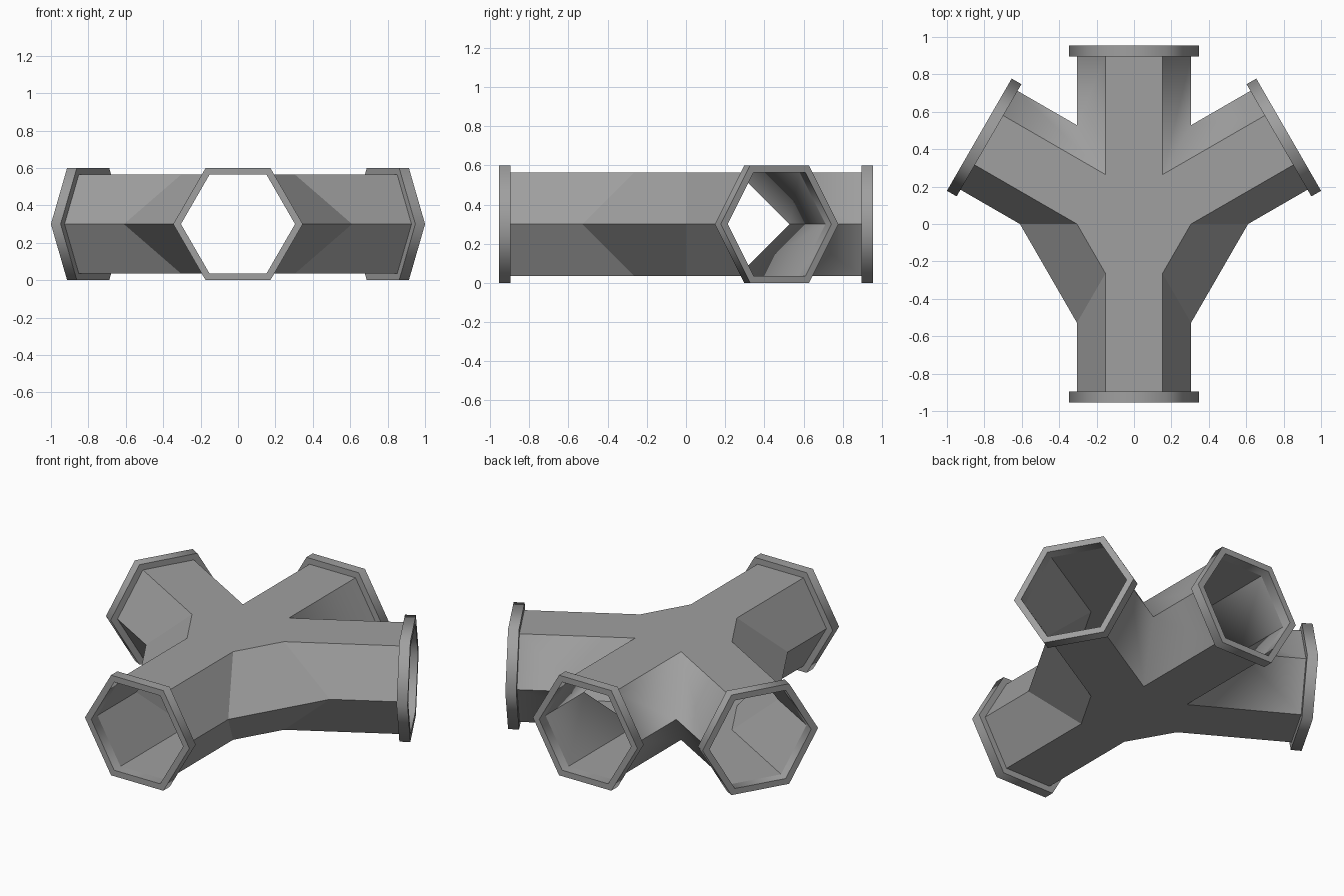
import bpy, bmesh
from math import sin, cos, radians
from mathutils import Vector

cube = bpy.data.objects.get("Cube")
if cube:
    bpy.data.objects.remove(cube, do_unlink=True)

R, RIM = 0.305, 0.3464           # tube and flange corner radius
REACH, THICK, MID = 0.955, 0.06, 0.3
ARMS = {0: "left", 1: "back", 2: "right", 4: "front"}   # side number: arm

grey = bpy.data.materials.new("pipe_grey")
grey.use_nodes = True
colour = (0.35, 0.35, 0.35, 1)
grey.diffuse_color = colour
grey.node_tree.nodes["Principled BSDF"].inputs["Base Color"].default_value = colour


def finish(bm, name):
    mesh = bpy.data.meshes.new(name)
    bm.to_mesh(mesh)
    bm.free()
    mesh.materials.append(grey)
    bpy.context.collection.objects.link(bpy.data.objects.new(name, mesh))


def bridge(bm, a, b):
    for i in range(6):
        j = (i + 1) % 6
        bm.faces.new((a[i], a[j], b[j], b[i]))


def direction(side):
    a = radians(60 * side + 30)
    return Vector((cos(a), sin(a), 0))


def hex_loop(bm, side, radius, distance):
    d = direction(side)
    across = Vector((-d.y, d.x, 0))
    centre = d * distance + Vector((0, 0, MID))
    return [bm.verts.new(centre + radius * (across * cos(radians(60 * i))
            + Vector((0, 0, sin(radians(60 * i)))))) for i in range(6)]


# Hollow hub with four arms and two sloped closed sides
bm = bmesh.new()


def hub_ring(radius, z):
    return [bm.verts.new((radius * cos(radians(60 * k)), radius * sin(radians(60 * k)), z))
            for k in range(6)]


rise = R * sin(radians(60))
top, mid, low = hub_ring(R, MID + rise), hub_ring(2 * R, MID), hub_ring(R, MID - rise)
bm.faces.new(top)
bm.faces.new(low[::-1])
for k in range(6):
    n = (k + 1) % 6
    if k in ARMS:
        start = [mid[n], top[n], top[k], mid[k], low[k], low[n]]
        bridge(bm, start, hex_loop(bm, k, R, REACH - THICK))
    else:
        bm.faces.new((top[k], mid[k], mid[n], top[n]))
        bm.faces.new((mid[k], low[k], low[n], mid[n]))
bmesh.ops.recalc_face_normals(bm, faces=bm.faces)
bm.normal_update()
if max(bm.faces, key=lambda f: f.calc_center_median().z).normal.z < 0:
    bmesh.ops.reverse_faces(bm, faces=bm.faces)

# Crisp edges, except the soft valleys between neighbouring arms
for f in bm.faces:
    f.smooth = True
for e in bm.edges:
    e.smooth = False
for k in (1, 2):
    for ring in (top, low):
        bm.edges.get((ring[k], mid[k])).smooth = True
finish(bm, "junction_tube")

# Flange ring at each arm end, softly shaded around the rim
for side, name in ARMS.items():
    bm = bmesh.new()
    loops = [hex_loop(bm, side, r, t) for r, t in
             ((R, REACH - THICK), (RIM, REACH - THICK), (RIM, REACH), (R, REACH))]
    for i in range(4):
        bridge(bm, loops[i], loops[(i + 1) % 4])
    bmesh.ops.recalc_face_normals(bm, faces=bm.faces)
    for f in bm.faces:
        f.smooth = True
    for loop in loops:
        for i in range(6):
            bm.edges.get((loop[i], loop[(i + 1) % 6])).smooth = False
    finish(bm, name + "_flange")
